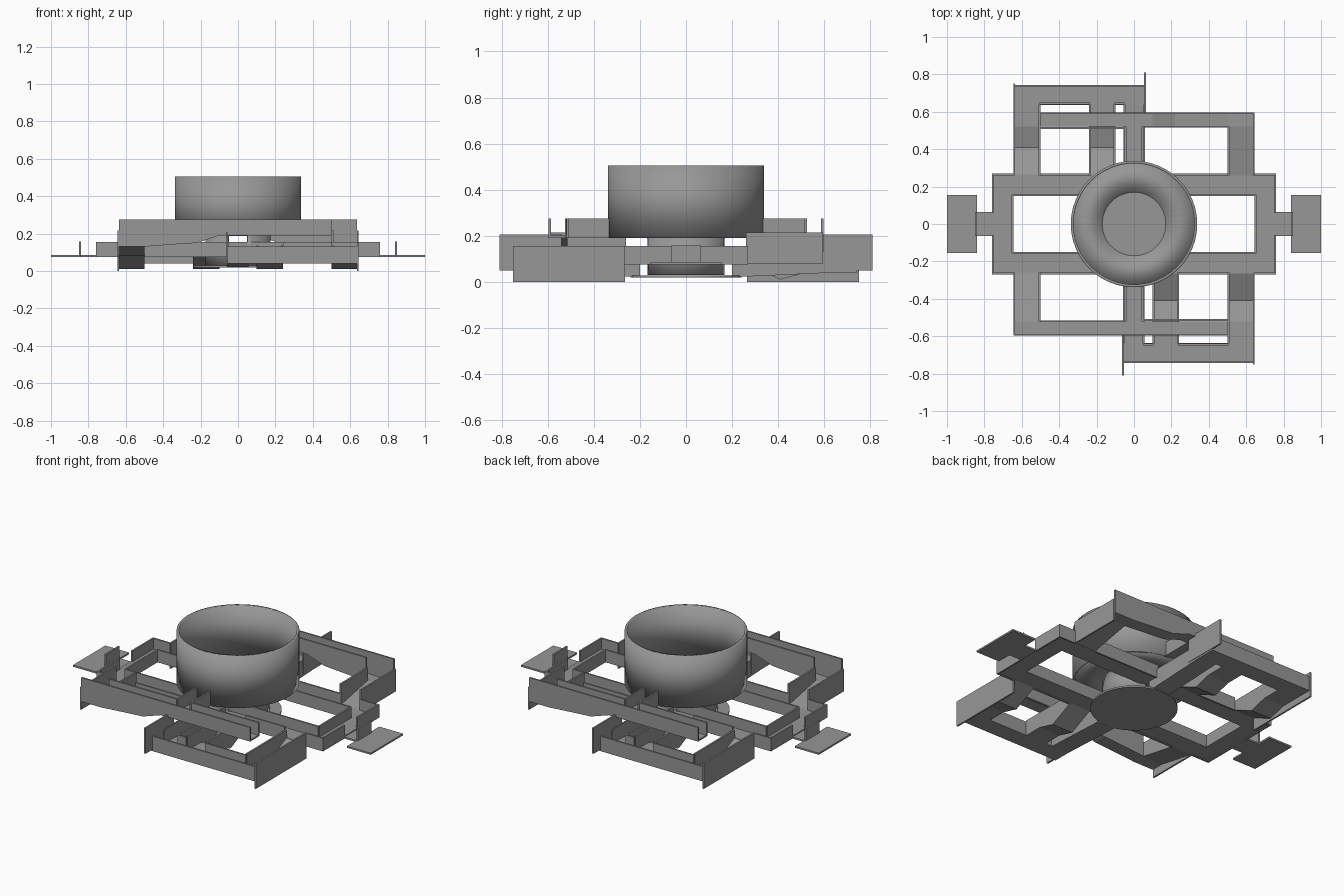
import bpy, bmesh, math

cube = bpy.data.objects.get("Cube")
if cube:
    bpy.data.objects.remove(cube)

grey = bpy.data.materials.new("plain grey")
grey.use_nodes = True
GREY = (0.31, 0.31, 0.31, 1)
grey.diffuse_color = GREY
grey.node_tree.nodes["Principled BSDF"].inputs["Base Color"].default_value = GREY
T = 0.01  # sheet thickness


def finish(name, bm, paired=True):
    """Make an object and, if paired, its half-turn twin."""
    bmesh.ops.recalc_face_normals(bm, faces=bm.faces)
    mesh = bpy.data.meshes.new(name)
    bm.to_mesh(mesh)
    bm.free()
    mesh.materials.append(grey)
    for turn in range(2 if paired else 1):
        obj = bpy.data.objects.new(name + ("_opposite" if turn else ""), mesh)
        obj.rotation_euler.z = math.pi * turn
        bpy.context.collection.objects.link(obj)


def prism(bm, outline, axis, c0, c1):
    """Extrude an outline of (along, height) points sideways from c0 to c1."""
    def put(t, c, z):
        return bm.verts.new((t, c, z) if axis == "x" else (c, t, z))
    a = [put(t, c0, z) for t, z in outline]
    b = [put(t, c1, z) for t, z in outline]
    bm.faces.new(a)
    bm.faces.new(b[::-1])
    for i in range(len(a)):
        j = (i + 1) % len(a)
        bm.faces.new((a[i], b[i], b[j], a[j]))


def floor(name, path, axis, c0, c1):
    """Thin track floor that follows a path of (along, height) points."""
    bm = bmesh.new()
    prism(bm, path + [(t, z + T) for t, z in reversed(path)], axis, c0, c1)
    finish(name, bm)


def wall(name, path, axis, c, top):
    """Upright sheet from a path of bottom points to a level top, centred on c."""
    bm = bmesh.new()
    prism(bm, path + [(path[-1][0], top), (path[0][0], top)], axis, c - T / 2, c + T / 2)
    finish(name, bm)


def flat(a, b, z):
    return [(a, z), (b, z)]


def arc(name, rings, start=0, span=math.tau, steps=48, paired=False):
    """Sweep a closed (radius, height) section round z."""
    bm = bmesh.new()
    full = span > 6.28
    cols = []
    for i in range(steps if full else steps + 1):
        ang = start + span * i / steps
        cols.append([bm.verts.new((r * math.cos(ang), r * math.sin(ang), z)) for r, z in rings])
    n = len(rings)
    for i in range(steps):
        p, q = cols[i], cols[(i + 1) % len(cols)]
        for k in range(n):
            m = (k + 1) % n
            bm.faces.new((p[k], q[k], q[m], p[m]))
    if not full:
        bm.faces.new(cols[0])
        bm.faces.new(cols[-1][::-1])
    for f in bm.faces:
        f.smooth = True
    for e in bm.edges:
        if len(e.link_faces) == 2:
            e.smooth = e.calc_face_angle(0) < 0.6
    finish(name, bm, paired)


def disc(name, radius, z):
    bm = bmesh.new()
    bmesh.ops.create_cone(bm, cap_ends=True, segments=48, radius1=radius, radius2=radius, depth=T)
    bmesh.ops.translate(bm, verts=bm.verts, vec=(0, 0, z))
    finish(name, bm, False)


# Central drum with its floor, slotted inner collar and low base disc
arc("drum_wall", [(0.338, 0.19), (0.338, 0.505), (0.324, 0.505), (0.324, 0.19)])
arc("drum_floor", [(0.33, 0.19), (0.33, 0.2), (0.17, 0.2), (0.17, 0.19)])
disc("drum_inner_floor", 0.17, 0.193)
slot = 0.3
arc("inner_collar", [(0.165, 0.03), (0.165, 0.19), (0.175, 0.19), (0.175, 0.03)],
    -math.pi / 2 + slot, math.pi - 2 * slot, 24, True)
disc("base_disc", 0.24, 0.023)

# Middle rails, end bridge, tab and pad
floor("rail_floor", flat(-0.76, 0.76, 0.08), "x", -0.265, -0.155)
floor("rail_end_floor", flat(-0.155, 0.155, 0.08), "y", 0.65, 0.76)
wall("rail_inner_wall", flat(-0.65, 0.65, 0.08), "x", -0.155, 0.155)
wall("rail_end_inner_wall", flat(-0.155, 0.155, 0.08), "y", 0.65, 0.155)
for a, b in ((-0.76, -0.64), (-0.5, -0.05), (0.24, 0.5), (0.64, 0.76)):
    wall("rail_outer_wall", flat(a, b, 0.075), "x", -0.265, 0.155)
for a, b in ((-0.265, -0.06), (0.06, 0.265)):
    wall("rail_end_wall", flat(a, b, 0.075), "y", 0.755, 0.155)
floor("end_tab", flat(-0.065, 0.065, 0.075), "y", 0.755, 0.85)
floor("end_pad", flat(-0.155, 0.155, 0.075), "y", 0.84, 1.0)
wall("pad_stop", flat(-0.065, 0.065, 0.08), "y", 0.845, 0.158)

# High track: side arm, long strip and centre arm into the drum
arm = [(-0.59, 0.13), (-0.52, 0.13), (-0.26, 0.08)]
floor("high_arm_floor", arm, "y", -0.64, -0.5)
wall("high_arm_outer_wall", flat(-0.595, -0.26, 0.08), "y", -0.64, 0.215)
wall("high_arm_inner_wall", arm[1:], "y", -0.505, 0.215)
strip = [(-0.635, 0.13), (-0.5, 0.13), (-0.37, 0.14), (-0.22, 0.15), (-0.1, 0.19), (0.5, 0.19)]
floor("high_strip_floor", strip, "x", -0.595, -0.52)
wall("high_strip_outer_wall", strip, "x", -0.592, 0.275)
wall("high_strip_inner_wall", strip[1:5] + [(-0.045, 0.19)], "x", -0.52, 0.275)
wall("high_strip_far_wall", flat(0.045, 0.5, 0.19), "x", -0.513, 0.275)
floor("high_centre_floor", flat(-0.53, -0.325, 0.19), "y", -0.05, 0.05)
for x in (-0.045, 0.045):
    wall("high_centre_wall", flat(-0.52, -0.33, 0.19), "y", x, 0.275)

# Low track: dipping arms, front strip and centre arm
dip = [(-0.64, 0.04), (-0.52, 0.04), (-0.41, 0.01), (-0.26, 0.08)]
for x0, x1 in ((0.5, 0.64), (0.1, 0.24)):
    floor("low_arm_floor", dip, "y", x0, x1)
for x in (0.105, 0.235, 0.505):
    wall("low_arm_wall", dip, "y", x, 0.135)
wall("low_outer_wall", flat(-0.75, -0.265, 0), "y", 0.64, 0.155)
floor("low_strip_floor", flat(-0.06, 0.64, 0.04), "x", -0.74, -0.635)
wall("low_strip_outer_wall", flat(-0.06, 0.64, 0.04), "x", -0.738, 0.13)
for a, b in ((0.05, 0.105), (0.235, 0.505)):
    wall("low_strip_inner_wall", flat(a, b, 0.04), "x", -0.645, 0.13)
floor("low_centre_floor", [(-0.64, 0.04), (-0.2, 0.02)], "y", -0.06, 0.055)
for x in (-0.055, 0.05):
    wall("low_centre_wall", [(-0.64, 0.04), (-0.2, 0.02)], "y", x, 0.13)
wall("low_end_fin", flat(-0.81, -0.54, 0.05), "y", -0.058, 0.205)
